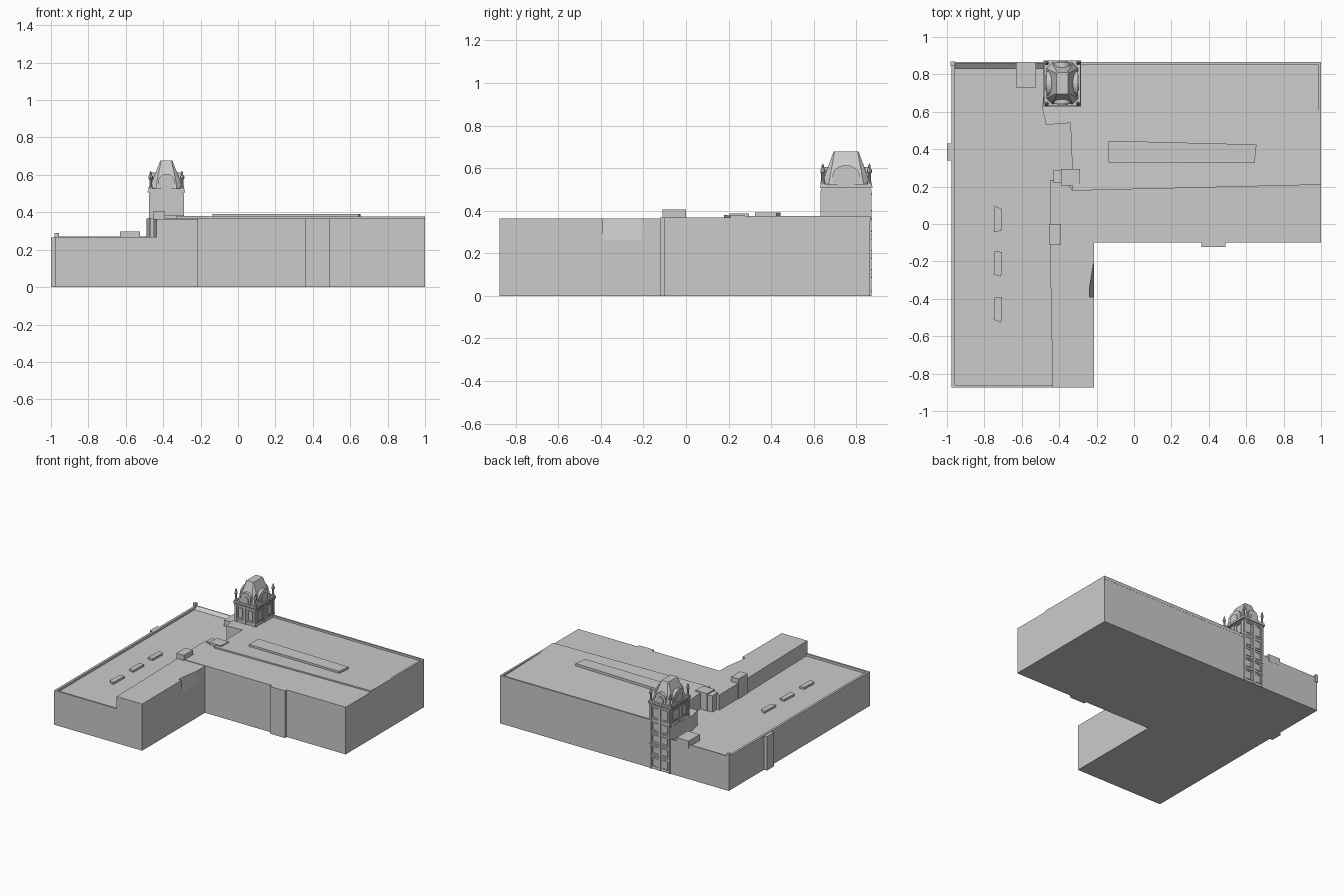
import bpy, bmesh, math
from mathutils import Vector

if "Cube" in bpy.data.objects:
    bpy.data.objects.remove(bpy.data.objects["Cube"])

GREY = bpy.data.materials.new("pale grey")
GREY.diffuse_color = (0.6, 0.6, 0.6, 1)
GREY.use_nodes = True
GREY.node_tree.nodes["Principled BSDF"].inputs["Base Color"].default_value = GREY.diffuse_color


def finish(name, bm):
    bmesh.ops.recalc_face_normals(bm, faces=bm.faces)
    me = bpy.data.meshes.new(name)
    bm.to_mesh(me)
    bm.free()
    me.materials.append(GREY)
    ob = bpy.data.objects.new(name, me)
    bpy.context.collection.objects.link(ob)
    return ob


def loft(bm, rings):
    """Closed solid through rings with equal point counts."""
    vs = [[bm.verts.new(p) for p in r] for r in rings]
    n = len(vs[0])
    for a, b in zip(vs, vs[1:]):
        for i in range(n):
            j = (i + 1) % n
            bm.faces.new((a[i], a[j], b[j], b[i]))
    bm.faces.new(vs[0][::-1])
    bm.faces.new(vs[-1])


def prism(name, pts, z0, top):
    """Upright prism; top is a height or a height function of y."""
    f = top if callable(top) else (lambda y: top)
    bm = bmesh.new()
    loft(bm, [[(x, y, z0) for x, y in pts], [(x, y, f(y)) for x, y in pts]])
    return finish(name, bm)


def boxes(name, items):
    """Items are (x0, x1, y0, y1, z0, z1)."""
    bm = bmesh.new()
    for x0, x1, y0, y1, z0, z1 in items:
        q = [(x0, y0), (x1, y0), (x1, y1), (x0, y1)]
        loft(bm, [[(x, y, z) for x, y in q] for z in (z0, z1)])
    return finish(name, bm)


# --- low west wing with parapet
boxes("low_wing", [(-0.975, -0.3, -0.875, 0.865, 0, 0.25)])
boxes("low_wing_parapet", [(-0.975, -0.957, -0.875, 0.865, 0.24, 0.268),
                           (-0.957, -0.43, -0.875, -0.86, 0.24, 0.268),
                           (-0.98, -0.957, 0.845, 0.87, 0.23, 0.29)])
bm = bmesh.new()
loft(bm, [[(x, 0.83, 0.249), (x, 0.865, 0.249), (x, 0.865, 0.27), (x, 0.858, 0.27)]
          for x in (-0.96, -0.47)])
finish("sloped_back_parapet", bm)
boxes("west_pier", [(-1.0, -0.97, 0.34, 0.43, 0, 0.264)])
boxes("roof_penthouse", [(-0.63, -0.525, 0.73, 0.866, 0.24, 0.297)])

# --- three slightly skewed roof vents
for k, y in enumerate((0.02, -0.21, -0.45)):
    s = (0.012, 0, -0.008)[k]
    prism("roof_vent", [(-0.75, y - 0.06), (-0.71, y - 0.07 + s), (-0.706, y + 0.06),
                        (-0.745, y + 0.065 + s)], 0.24, 0.266)

# --- tall front wing, with a slanted notch in its inner wall
wing = prism("front_wing", [(-0.435, -0.875), (-0.215, -0.875), (-0.215, -0.08),
                            (-0.45, -0.08)], 0, 0.364)
bm = bmesh.new()
loft(bm, [[(-0.215, -0.39, 0.262), (-0.19, -0.39, 0.262), (-0.19, -0.21, 0.262), (-0.2145, -0.21, 0.262)],
          [(-0.247, -0.39, 0.40), (-0.19, -0.39, 0.40), (-0.19, -0.21, 0.40), (-0.217, -0.21, 0.40)]])
cutter = finish("notch_cutter", bm)
cutter.hide_render = True
cutter.hide_set(True)
mod = wing.modifiers.new("notch", 'BOOLEAN')
mod.object = cutter
mod.solver = 'EXACT'

# --- main block: flat south roof and gently falling north roof
prism("main_block_south", [(-0.45, -0.1), (0.36, -0.1), (0.36, -0.122), (0.49, -0.122),
                           (0.49, -0.1), (1, -0.1), (1, 0.21), (-0.33, 0.178),
                           (-0.36, 0.235), (-0.45, 0.235)], 0, 0.368)
prism("main_block_north", [(-0.33, 0.178), (1, 0.21), (1, 0.865), (-0.47, 0.865),
                           (-0.49, 0.62), (-0.47, 0.53), (-0.34, 0.54), (-0.33, 0.29),
                           (-0.43, 0.29), (-0.43, 0.22), (-0.33, 0.22)],
      0, lambda y: 0.379 - (y - 0.18) * 0.028)
boxes("main_parapet", [(-0.29, 1, 0.852, 0.866, 0.35, 0.375),
                       (0.985, 1, 0.21, 0.866, 0.35, 0.375)])
prism("long_skylight", [(-0.135, 0.33), (0.645, 0.325), (0.655, 0.425), (-0.135, 0.445)], 0.36, 0.391)
boxes("stair_head", [(-0.455, -0.39, -0.11, 0.0, 0.24, 0.405)])
boxes("roof_hatch", [(-0.39, -0.29, 0.205, 0.295, 0.24, 0.386)])

# --- clock-tower style corner tower
CX, CY, HX, HY = -0.383, 0.752, 0.088, 0.115


def centred(hx, hy, z0, z1):
    return (CX - hx, CX + hx, CY - hy, CY + hy, z0, z1)


def on_side(side, u, w, d, z0, z1):
    """Box on tower face 0=S 1=E 2=N 3=W, centred at u, width w, standing out d."""
    s = -1 if side in (0, 3) else 1
    if side in (0, 2):
        a, b = sorted((CY + s * (HY - 0.01), CY + s * (HY + d)))
        return (CX + u - w / 2, CX + u + w / 2, a, b, z0, z1)
    a, b = sorted((CX + s * (HX - 0.01), CX + s * (HX + d)))
    return (a, b, CY + u - w / 2, CY + u + w / 2, z0, z1)


boxes("tower_shaft", [centred(HX, HY, 0, 0.52)])
boxes("tower_cornice", [centred(HX + 0.004, HY + 0.003, 0.382, 0.39),
                        centred(HX + 0.006, HY + 0.004, 0.492, 0.5),
                        centred(HX + 0.012, HY + 0.008, 0.507, 0.514),
                        centred(HX + 0.008, HY + 0.006, 0.514, 0.526)])

# pilasters and window surrounds; the back face carries them to the ground
pilasters, frames = [], []
for side in range(4):
    half = HX if side in (0, 2) else HY
    base = 0.0 if side == 2 else 0.36
    for u in (-half + 0.008, 0, half - 0.008):
        pilasters.append(on_side(side, u, 0.014, 0.005, base, 0.495))
    tiers = [(0.398, 0.482)]
    if side == 2:
        tiers += [(0.02, 0.09), (0.12, 0.18), (0.21, 0.27), (0.3, 0.365)]
        for z in (0.1, 0.19, 0.282):
            pilasters.append(on_side(side, 0, 2 * half, 0.006, z, z + 0.008))
    for z0, z1 in tiers:
        for c in (-half / 2, half / 2):
            w = half * 0.45
            for e in (-w / 2, w / 2):
                frames.append(on_side(side, c + e, 0.006, 0.004, z0, z1))
            frames.append(on_side(side, c, w + 0.01, 0.006, z1 - 0.006, z1))
            frames.append(on_side(side, c, w + 0.01, 0.006, z0, z0 + 0.006))
boxes("tower_pilasters", pilasters)
boxes("tower_window_frames", frames)


# steep roof with cut corners
def cut_rect(hx, hy, c, z):
    q = [(hx - c, -hy), (hx, -hy + c), (hx, hy - c), (hx - c, hy),
         (-hx + c, hy), (-hx, hy - c), (-hx, -hy + c), (-hx + c, -hy)]
    return [(CX + x, CY + y, z) for x, y in q]


bm = bmesh.new()
loft(bm, [cut_rect(0.086, 0.112, 0.03, 0.52), cut_rect(0.074, 0.098, 0.024, 0.57),
          cut_rect(0.034, 0.061, 0.006, 0.672), cut_rect(0.031, 0.058, 0.005, 0.677)])
finish("tower_roof", bm)


# arched dormers: body, raised surround and small window bars
def arch(bm, side, r, d0, d1, z0, zs):
    prof = [(-r, z0)] + [(-r * math.cos(math.pi * i / 12), zs + min(r, 0.052) * math.sin(math.pi * i / 12))
                         for i in range(13)] + [(r, z0)]
    s = -1 if side in (0, 3) else 1
    rings = []
    for d in (d0, d1):
        if side in (0, 2):
            rings.append([(CX + u, CY + s * (HY + d), z) for u, z in prof])
        else:
            rings.append([(CX + s * (HX + d), CY + u, z) for u, z in prof])
    loft(bm, rings)


body, panel = bmesh.new(), bmesh.new()
for side in range(4):
    r = 0.044 if side in (0, 2) else 0.064
    arch(body, side, r, -0.05, -0.004, 0.52, 0.562)
    arch(panel, side, r * 0.6, -0.01, 0.002, 0.52, 0.55)
finish("dormers", body)
finish("dormer_windows", panel)

# corner pinnacles
bm = bmesh.new()
for sx in (-1, 1):
    for sy in (-1, 1):
        c = Vector((CX + sx * (HX - 0.004), CY + sy * (HY - 0.006), 0))
        prof = [(0.011, 0.52), (0.011, 0.535), (0.007, 0.54), (0.007, 0.575), (0.012, 0.58),
                (0.012, 0.592), (0.006, 0.6), (0.006, 0.61), (0.001, 0.622)]
        loft(bm, [[c + Vector((r * math.cos(a * math.pi / 4), r * math.sin(a * math.pi / 4), z))
                   for a in range(8)] for r, z in prof])
finish("corner_pinnacles", bm)
